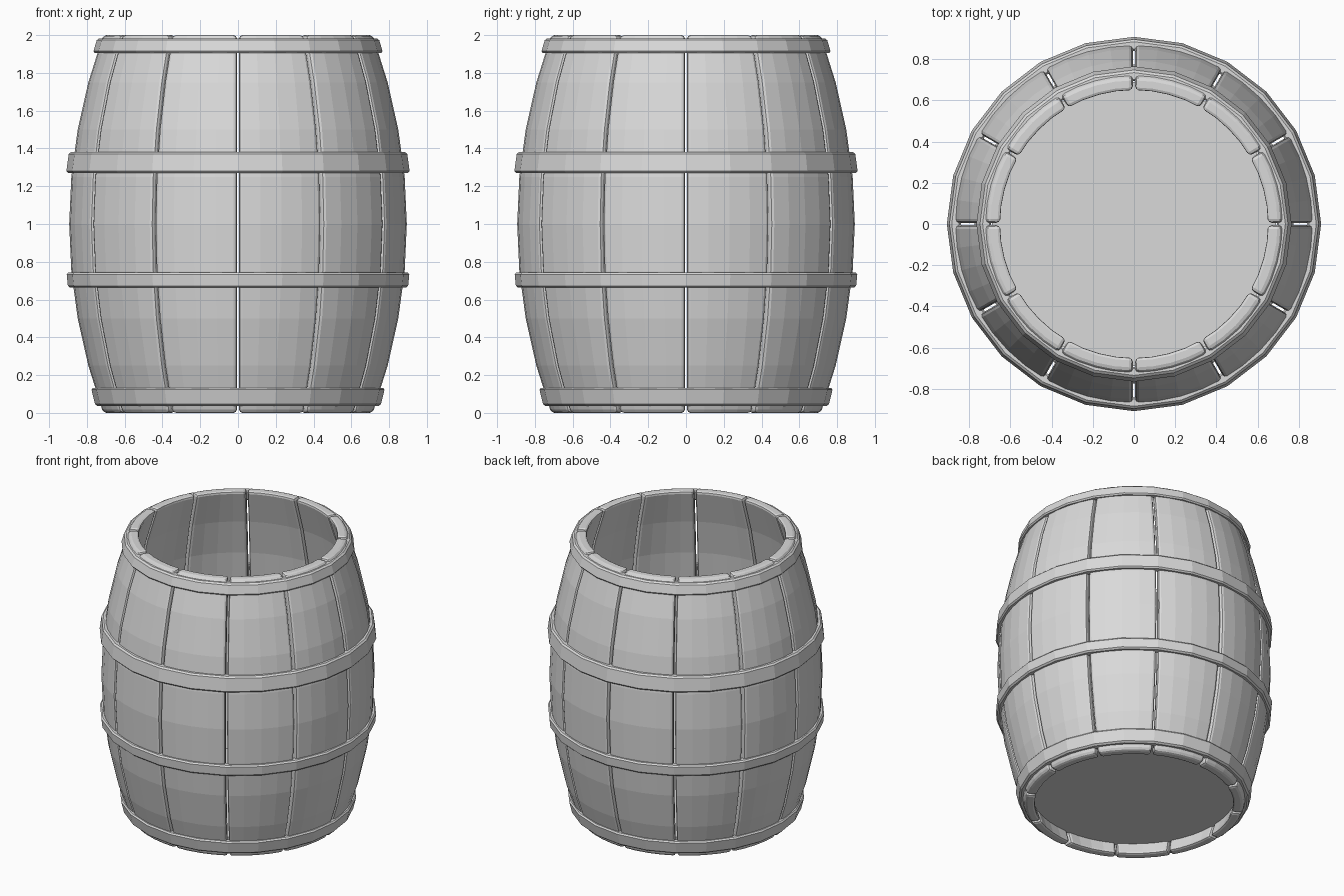
import bpy, bmesh, math

if "Cube" in bpy.data.objects:
    bpy.data.objects.remove(bpy.data.objects["Cube"])

grey = bpy.data.materials.new("plain_grey")
grey.diffuse_color = (0.7, 0.7, 0.7, 1)
grey.use_nodes = True
grey.node_tree.nodes["Principled BSDF"].inputs["Base Color"].default_value = grey.diffuse_color

STAVES, COLS, ROWS = 12, 4, 8
THICK, GAP = 0.07, 0.012


def radius(z):
    """Outer radius of the bulging barrel wall."""
    return 0.895 - 0.18 * (z - 1) ** 2


def finish(name, bm, bevel=0.0, segments=1):
    bmesh.ops.recalc_face_normals(bm, faces=bm.faces)
    me = bpy.data.meshes.new(name)
    bm.to_mesh(me)
    bm.free()
    me.materials.append(grey)
    ob = bpy.data.objects.new(name, me)
    bpy.context.collection.objects.link(ob)
    if bevel:
        m = ob.modifiers.new("bevel", 'BEVEL')
        m.width, m.segments = bevel, segments
        m.limit_method, m.angle_limit = 'ANGLE', math.radians(40)
    return ob


def loft(bm, rings, closed):
    """Join equal rings of points with quads; close the loop or cap the ends."""
    vs = [[bm.verts.new(p) for p in ring] for ring in rings]
    n = len(vs[0])
    last = len(vs) if closed else len(vs) - 1
    for i in range(last):
        a, b = vs[i], vs[(i + 1) % len(vs)]
        for j in range(n):
            k = (j + 1) % n
            bm.faces.new((a[j], a[k], b[k], b[j]))
    return vs


# Curved wooden staves
def stave(i):
    bm = bmesh.new()
    rings = []
    for r in range(ROWS + 1):
        z = 2 * r / ROWS
        ro = radius(z)
        ri = ro - THICK
        half = math.pi / STAVES - GAP / 2 / ro
        mid = (i + 0.5) * 2 * math.pi / STAVES
        angs = [mid + half * (2 * c / COLS - 1) for c in range(COLS + 1)]
        rings.append([(ro * math.cos(a), ro * math.sin(a), z) for a in angs] +
                     [(ri * math.cos(a), ri * math.sin(a), z) for a in reversed(angs)])
    vs = loft(bm, rings, False)
    # End caps, split into quads
    for ring in (vs[0], vs[-1]):
        n = len(ring)
        for c in range(COLS):
            bm.faces.new((ring[c], ring[c + 1], ring[n - 2 - c], ring[n - 1 - c]))
    finish(f"stave_{i + 1}", bm, 0.018, 2)


for i in range(STAVES):
    stave(i)


# Hoops: bottom height, top height, bottom radius, top radius
def hoop(name, z0, z1, r0, r1, sides=24):
    inner0, inner1 = radius(z0) - 0.03, radius(z1) - 0.03
    bm = bmesh.new()
    prof = [(inner0, z0), (r0, z0), (r1, z1), (inner1, z1)]
    rings = []
    for s in range(sides):
        a = 2 * math.pi * s / sides
        rings.append([(r * math.cos(a), r * math.sin(a), z) for r, z in prof])
    loft(bm, rings, True)
    finish(name, bm, 0.01, 1)


hoop("bottom_hoop", 0.037, 0.133, 0.755, 0.778)
hoop("lower_middle_hoop", 0.663, 0.743, 0.900, 0.908)
hoop("upper_middle_hoop", 1.27, 1.38, 0.910, 0.895)
hoop("top_hoop", 1.905, 1.983, 0.768, 0.745)

# Barrel floor
bm = bmesh.new()
bmesh.ops.create_cone(bm, cap_ends=True, segments=24, radius1=0.69, radius2=0.69, depth=0.04)
bmesh.ops.translate(bm, verts=bm.verts, vec=(0, 0, 0.11))
finish("floor", bm)
